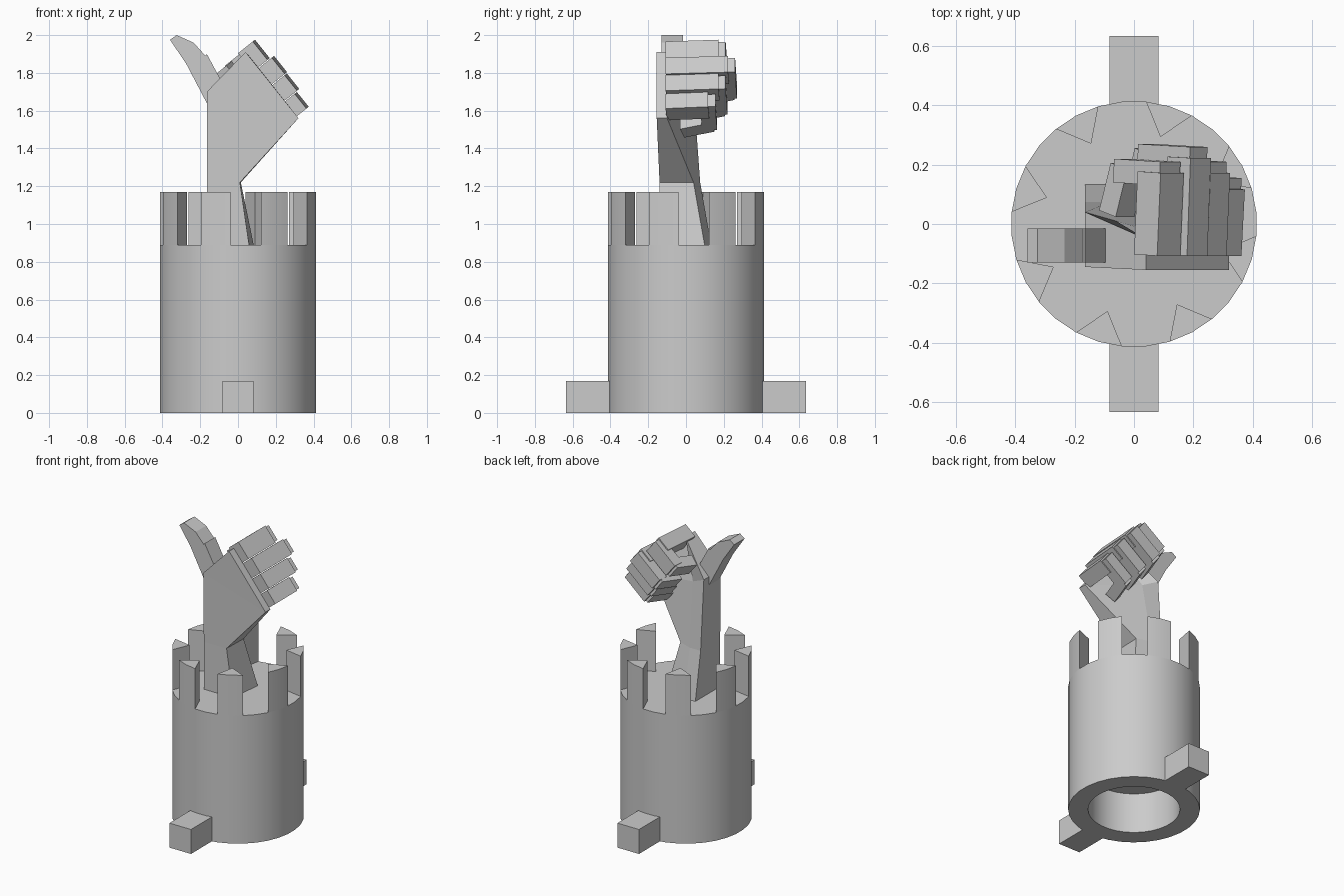
import bpy, bmesh, math
from mathutils import Vector

if "Cube" in bpy.data.objects:
    bpy.data.objects.remove(bpy.data.objects["Cube"], do_unlink=True)

GREY = (0.6, 0.6, 0.6, 1)
mat = bpy.data.materials.new("plain_grey")
mat.use_nodes = True
mat.diffuse_color = GREY
mat.node_tree.nodes["Principled BSDF"].inputs["Base Color"].default_value = GREY


def finish(bm, name, smooth=False):
    bmesh.ops.remove_doubles(bm, verts=bm.verts, dist=1e-5)
    bmesh.ops.recalc_face_normals(bm, faces=bm.faces)
    me = bpy.data.meshes.new(name)
    bm.to_mesh(me)
    bm.free()
    me.materials.append(mat)
    ob = bpy.data.objects.new(name, me)
    bpy.context.collection.objects.link(ob)
    if smooth:
        bpy.ops.object.select_all(action='DESELECT')
        ob.select_set(True)
        bpy.context.view_layer.objects.active = ob
        bpy.ops.object.shade_smooth_by_angle(angle=math.radians(30))
    return ob


def loft(bm, rings):
    """Skin a list of equal-length rings and cap both ends."""
    rows = [[bm.verts.new(p) for p in r] for r in rings]
    n = len(rows[0])
    for a, b in zip(rows, rows[1:]):
        for i in range(n):
            j = (i + 1) % n
            bm.faces.new((a[i], a[j], b[j], b[i]))
    bm.faces.new(rows[0])
    bm.faces.new(rows[-1])


# Tower body: hollow underneath, closed on top
SIDES, R, DECK, TOP = 32, 0.415, 0.89, 1.17
STEP = 2 * math.pi / SIDES


def polar(r, k, z):
    a = (k + 0.5) * STEP
    return (r * math.cos(a), r * math.sin(a), z)


bm = bmesh.new()
profile = [(0.29, 0.28), (0.29, 0), (R, 0), (R, DECK)]
loft(bm, [[polar(r, k, z) for k in range(SIDES)] for r, z in profile])
finish(bm, "tower", smooth=True)

# Battlements: wedges two tower segments wide
bm = bmesh.new()
for m in range(8):
    k = 2 + 4 * m
    plan = [(R, k - 1), (R, k), (R, k + 1), (0.307, k)]
    loft(bm, [[polar(r, s, z) for r, s in plan] for z in (DECK, TOP)])
finish(bm, "battlements", smooth=True)

# Feet at the front and back
for name, side in (("front_foot", -1), ("back_foot", 1)):
    bm = bmesh.new()
    plan = [(-0.083, 0.40), (0.083, 0.40), (0.083, 0.635), (-0.083, 0.635)]
    loft(bm, [[(x, side * y, z) for x, y in plan] for z in (0, 0.17)])
    finish(bm, name)

# Forearm and palm, narrowing at the wrist and flaring to the knuckles
bm = bmesh.new()
loft(bm, [
    [(-.165, -.14, .88), (.06, -.14, .88), (.085, .1, .88), (-.08, .135, .88), (-.165, .135, .88)],
    [(-.165, -.14, 1.22), (.01, -.14, 1.22), (.015, .04, 1.22), (-.08, .075, 1.22), (-.165, .075, 1.22)],
    [(-.165, -.145, 1.7), (.32, -.155, 1.56), (.32, -.1, 1.56), (-.06, .01, 1.65), (-.165, .04, 1.7)],
    [(.04, -.155, 1.91), (.31, -.155, 1.573), (.31, -.1, 1.573), (.05, -.1, 1.9), (.04, -.05, 1.91)],
])
finish(bm, "arm_and_palm")

# Thumb: an extruded outline
bm = bmesh.new()
outline = [(-.16, 1.63), (-.275, 1.85), (-.36, 1.975), (-.325, 2.0), (-.235, 1.96),
           (-.172, 1.89), (-.165, 1.9), (-.095, 1.77), (-.1, 1.66)]
loft(bm, [[(x, y, z) for x, z in outline] for y in (-0.13, -0.015)])
finish(bm, "thumb")

# Fingers: three blocks each, curling back around to the palm
ORIGIN = Vector((0.04, 0, 1.91))
ACROSS = Vector((0.625, 0, -0.78))
OUT = Vector((0.78, 0, 0.625))


def block(bm, start, end, thick, t0, t1):
    """A bar from start to end, given as (outward, depth) pairs."""
    a, b = Vector(start), Vector(end)
    d = (b - a).normalized()
    side = Vector((-d.y, d.x)) * thick / 2
    rings = []
    for p in (a, b):
        corners = [(p + side, t0), (p + side, t1), (p - side, t1), (p - side, t0)]
        rings.append([ORIGIN + OUT * q.x + ACROSS * t + Vector((0, q.y, 0)) for q, t in corners])
    loft(bm, rings)


fingers = [("index_finger", -0.02, 0.105, 0.08, 0.175),
           ("middle_finger", 0.11, 0.22, 0.105, 0.225),
           ("ring_finger", 0.225, 0.33, 0.1, 0.175),
           ("little_finger", 0.335, 0.435, 0.08, 0.12)]
for name, t0, t1, out, reach in fingers:
    bm = bmesh.new()
    mid = out - 0.05
    block(bm, (mid - 0.015, -0.105), (mid, reach), 0.1, t0, t1)
    block(bm, (out - 0.01, reach - 0.005), (-0.13, reach + 0.005), 0.08, t0 + 0.008, t1 - 0.008)
    block(bm, (-0.11, reach + 0.02), (-0.16, reach - 0.14), 0.075, t0 + 0.012, t1 - 0.012)
    finish(bm, name)
